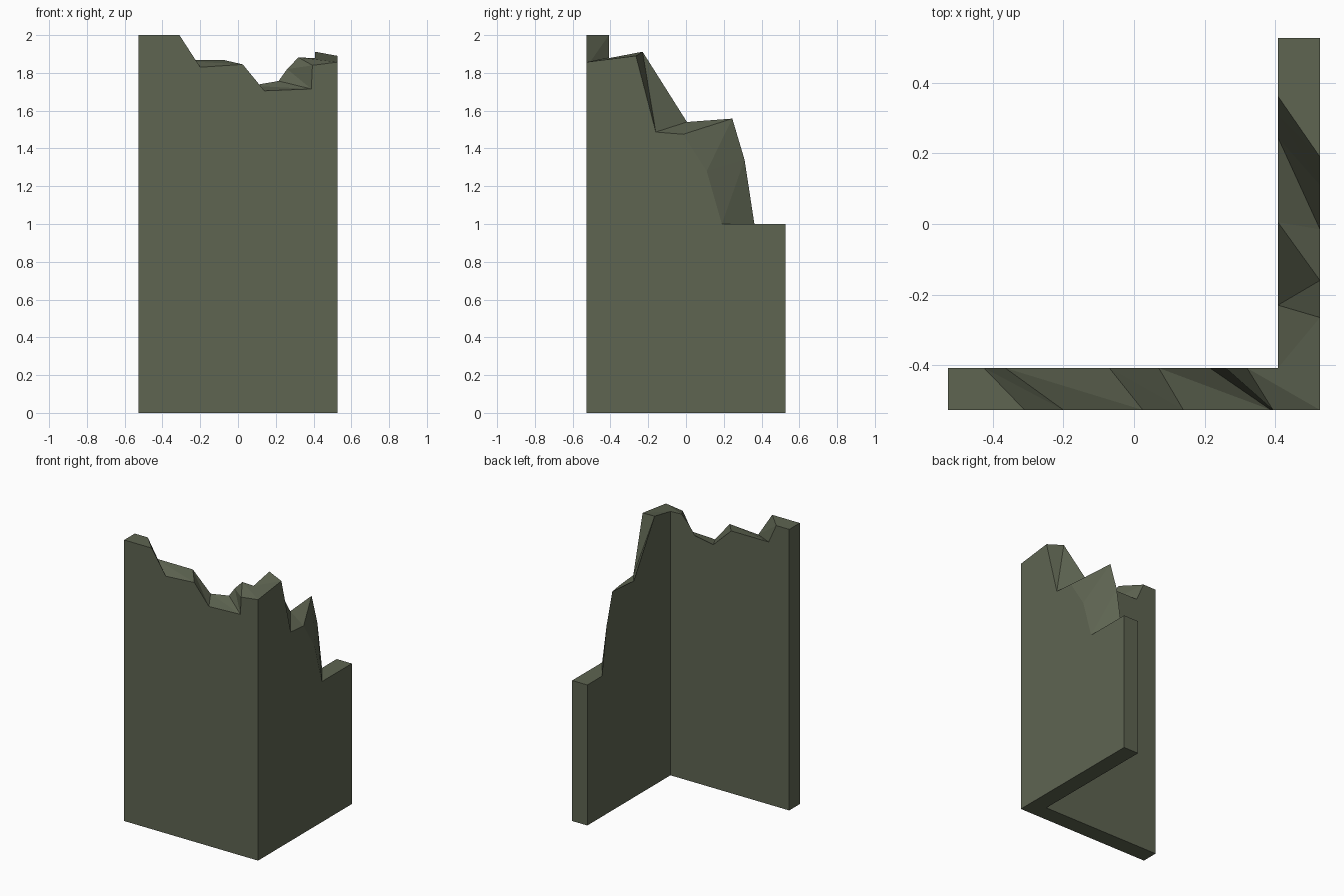
import bpy, bmesh

if "Cube" in bpy.data.objects:
    bpy.data.objects.remove(bpy.data.objects["Cube"])

H, N = 0.527, 0.408   # outer half width, inner wall face

# broken top edges: (distance along wall, height)
front_out = [(-H, 2), (-0.31, 2), (-0.20, 1.83), (0.025, 1.845), (0.14, 1.705), (0.388, 1.715), (0.394, 1.84)]
front_in = [(-H, 2), (-0.425, 2), (-0.365, 1.867), (-0.07, 1.867), (0.07, 1.732), (0.215, 1.757),
            (0.26, 1.82), (0.32, 1.882)]
side_out = [(-H, 1.857), (-0.265, 1.89), (-0.16, 1.487), (-0.015, 1.475), (0.11, 1.28), (0.19, 1), (H, 1)]
side_in = [(-N, 1.878), (-0.23, 1.912), (0.005, 1.54), (0.245, 1.558), (0.31, 1.34), (0.362, 1), (H, 1)]
# which outer point meets which inner point across the wall thickness
pairs = [(0, 0), (1, 1), (2, 2), (3, 3), (4, 4), (5, 5), (5, 6), (6, 7), (7, 8), (8, 9), (9, 9),
         (9, 10), (10, 11), (11, 12), (12, 13), (13, 14)]

bm = bmesh.new()
V = bm.verts.new
out = [V((x, -H, z)) for x, z in front_out] + [V((H, y, z)) for y, z in side_out]
inn = [V((x, -N, z)) for x, z in front_in] + [V((N, y, z)) for y, z in side_in]
foot_out = [V(p) for p in ((-H, -H, 0), (H, -H, 0), (H, H, 0))]
foot_in = [V(p) for p in ((-H, -N, 0), (N, -N, 0), (N, H, 0))]

# flat wall faces, wall ends and underside
for top, foot, corner in ((out, foot_out, 7), (inn, foot_in, 8)):
    bm.faces.new([foot[0], foot[1]] + top[corner::-1])
    bm.faces.new([foot[1], foot[2]] + top[:corner - 1:-1])
for k, t in ((0, 0), (2, -1)):
    bm.faces.new([foot_out[k], out[t], inn[t], foot_in[k]])
for k in (0, 1):
    bm.faces.new([foot_out[k], foot_in[k], foot_in[k + 1], foot_out[k + 1]])

# rubble faces along the top
for (a, b), (c, d) in zip(pairs, pairs[1:]):
    if c != a:
        bm.faces.new([out[a], out[c], inn[b]])
    if d != b:
        bm.faces.new([out[c], inn[d], inn[b]])
bmesh.ops.recalc_face_normals(bm, faces=bm.faces)

me = bpy.data.meshes.new("ruined_wall_corner")
bm.to_mesh(me)
bm.free()
mat = bpy.data.materials.new("mossy grey stone")
mat.diffuse_color = (0.112, 0.128, 0.083, 1)
mat.use_nodes = True
mat.node_tree.nodes["Principled BSDF"].inputs["Base Color"].default_value = mat.diffuse_color
me.materials.append(mat)
bpy.context.collection.objects.link(bpy.data.objects.new("ruined_wall_corner", me))
